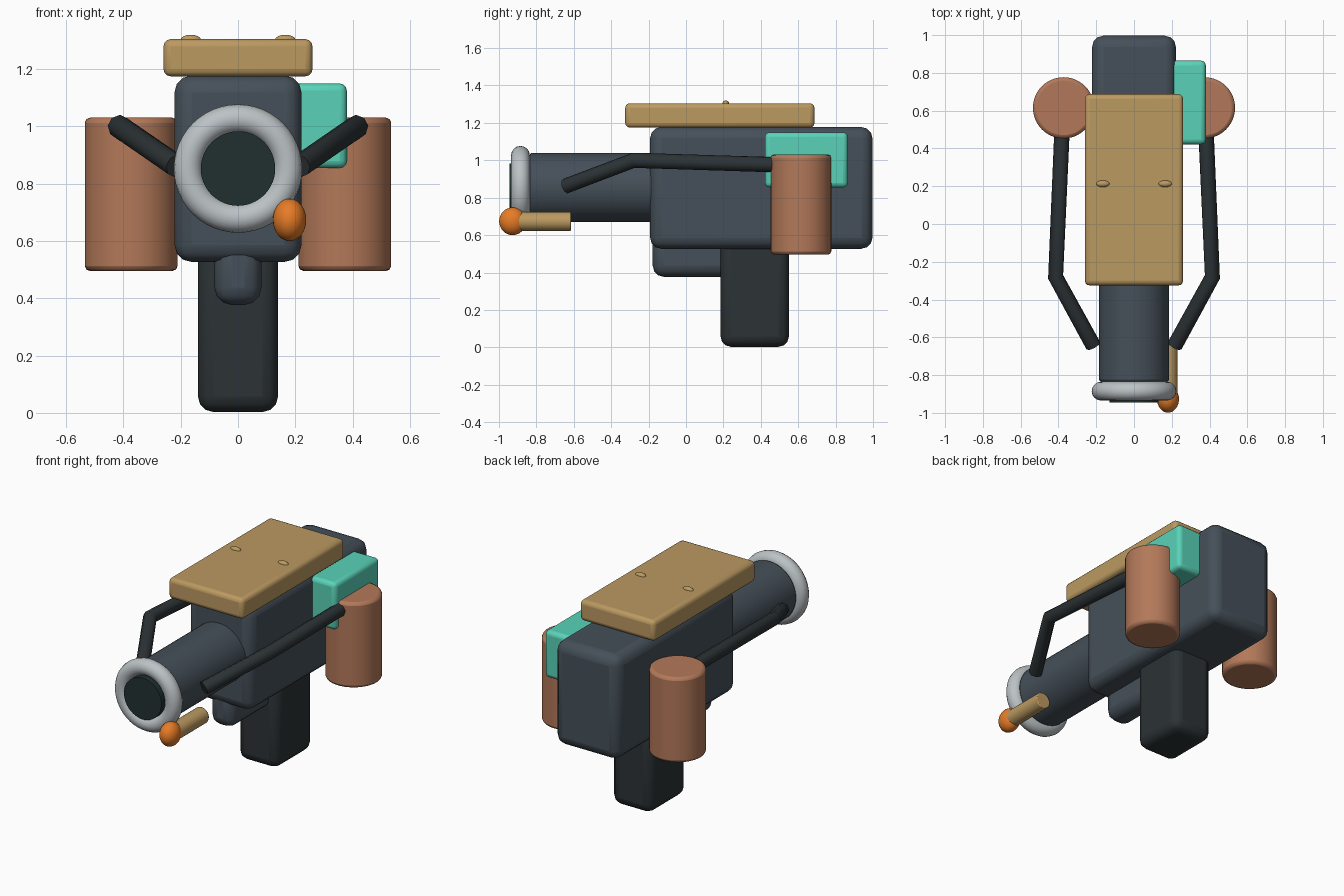
import bpy, bmesh
from math import radians
from mathutils import Matrix

if "Cube" in bpy.data.objects:
    bpy.data.objects.remove(bpy.data.objects["Cube"])


def mat(name, rgb):
    m = bpy.data.materials.new(name)
    m.diffuse_color = (*rgb, 1)
    m.use_nodes = True
    m.node_tree.nodes["Principled BSDF"].inputs["Base Color"].default_value = m.diffuse_color
    return m


SLATE = mat("slate", (0.06, 0.08, 0.10))
BLACK = mat("black", (0.025, 0.032, 0.035))
DARK = mat("dark_bore", (0.015, 0.03, 0.03))
SILVER = mat("silver", (0.50, 0.54, 0.56))
TAN = mat("tan", (0.50, 0.32, 0.12))
COPPER = mat("copper", (0.45, 0.19, 0.10))
TEAL = mat("teal", (0.10, 0.65, 0.48))
ORANGE = mat("orange", (0.80, 0.20, 0.02))


def finish(name, bm, material, bevel=0, segments=3):
    me = bpy.data.meshes.new(name)
    bm.to_mesh(me)
    bm.free()
    ob = bpy.data.objects.new(name, me)
    bpy.context.collection.objects.link(ob)
    me.materials.append(material)
    if bevel:
        b = ob.modifiers.new("bevel", 'BEVEL')
        b.width, b.segments, b.limit_method = bevel, segments, 'ANGLE'
        b.angle_limit = radians(40)
    bpy.ops.object.select_all(action='DESELECT')
    ob.select_set(True)
    bpy.context.view_layer.objects.active = ob
    bpy.ops.object.shade_smooth_by_angle(angle=radians(35))
    return ob


def box(name, lo, hi, material, bevel):
    bm = bmesh.new()
    bmesh.ops.create_cube(bm, size=1)
    for v in bm.verts:
        v.co = [l + (c + 0.5) * (h - l) for c, l, h in zip(v.co, lo, hi)]
    return finish(name, bm, material, bevel)


def cylinder(name, centre, r, depth, material, bevel=0, along_y=False):
    bm = bmesh.new()
    rot = Matrix.Rotation(radians(90 if along_y else 0), 4, 'X')
    bmesh.ops.create_cone(bm, cap_ends=True, segments=48, radius1=r, radius2=r,
                          depth=depth, matrix=Matrix.Translation(centre) @ rot)
    return finish(name, bm, material, bevel, 2)


def ellipsoid(name, centre, radii, material):
    bm = bmesh.new()
    bmesh.ops.create_uvsphere(bm, u_segments=32, v_segments=16, radius=1,
                              matrix=Matrix.Translation(centre) @ Matrix.Diagonal((*radii, 1)))
    return finish(name, bm, material)


# Main housing, grip, trigger block, top plate and side module
box("body", (-0.222, -0.192, 0.527), (0.222, 0.997, 1.178), SLATE, 0.06)
box("grip", (-0.14, 0.185, 0.003), (0.14, 0.55, 0.62), BLACK, 0.055)
box("trigger_block", (-0.082, -0.178, 0.377), (0.082, 0.25, 0.62), SLATE, 0.06)
box("top_plate", (-0.26, -0.325, 1.175), (0.26, 0.687, 1.305), TAN, 0.025)
box("side_module", (0.19, 0.422, 0.855), (0.38, 0.865, 1.15), TEAL, 0.025)

# Barrel, muzzle ring and dark bore
cylinder("barrel", (0, -0.465, 0.855), 0.185, 0.74, SLATE, 0.012, True)
bpy.ops.mesh.primitive_torus_add(location=(0, -0.885, 0.853), rotation=(radians(90), 0, 0),
                                 major_radius=0.174, minor_radius=0.05,
                                 major_segments=48, minor_segments=16)
ring = bpy.context.object
ring.name = "muzzle_ring"
ring.data.materials.append(SILVER)
bpy.ops.object.shade_smooth()
cylinder("bore", (0, -0.88, 0.853), 0.13, 0.13, DARK, 0, True)

# Pilot nozzle with its flame bead
cylinder("pilot_nozzle", (0.18, -0.76, 0.673), 0.051, 0.29, TAN, 0.006, True)
ellipsoid("flame_bead", (0.18, -0.927, 0.674), (0.058, 0.072, 0.074), ORANGE)

# Paired canisters, hoses and plate rivets
for side, s in (("left", -1), ("right", 1)):
    cylinder(f"{side}_canister", (s * 0.373, 0.615, 0.763), 0.162, 0.535, COPPER, 0.018)
    ellipsoid(f"{side}_rivet", (s * 0.165, 0.213, 1.303), (0.035, 0.018, 0.017), TAN)
    cu = bpy.data.curves.new(f"{side}_hose", 'CURVE')
    cu.dimensions = '3D'
    cu.bevel_depth, cu.bevel_resolution, cu.use_fill_caps = 0.041, 2, True
    sp = cu.splines.new('POLY')
    sp.points.add(2)
    path = [(0.215, -0.645, 0.862), (0.415, -0.28, 1.0), (0.38, 0.52, 0.975)]
    for p, (x, y, z) in zip(sp.points, path):
        p.co = (s * x, y, z, 1)
    cu.materials.append(BLACK)
    hose = bpy.data.objects.new(f"{side}_hose", cu)
    bpy.context.collection.objects.link(hose)
